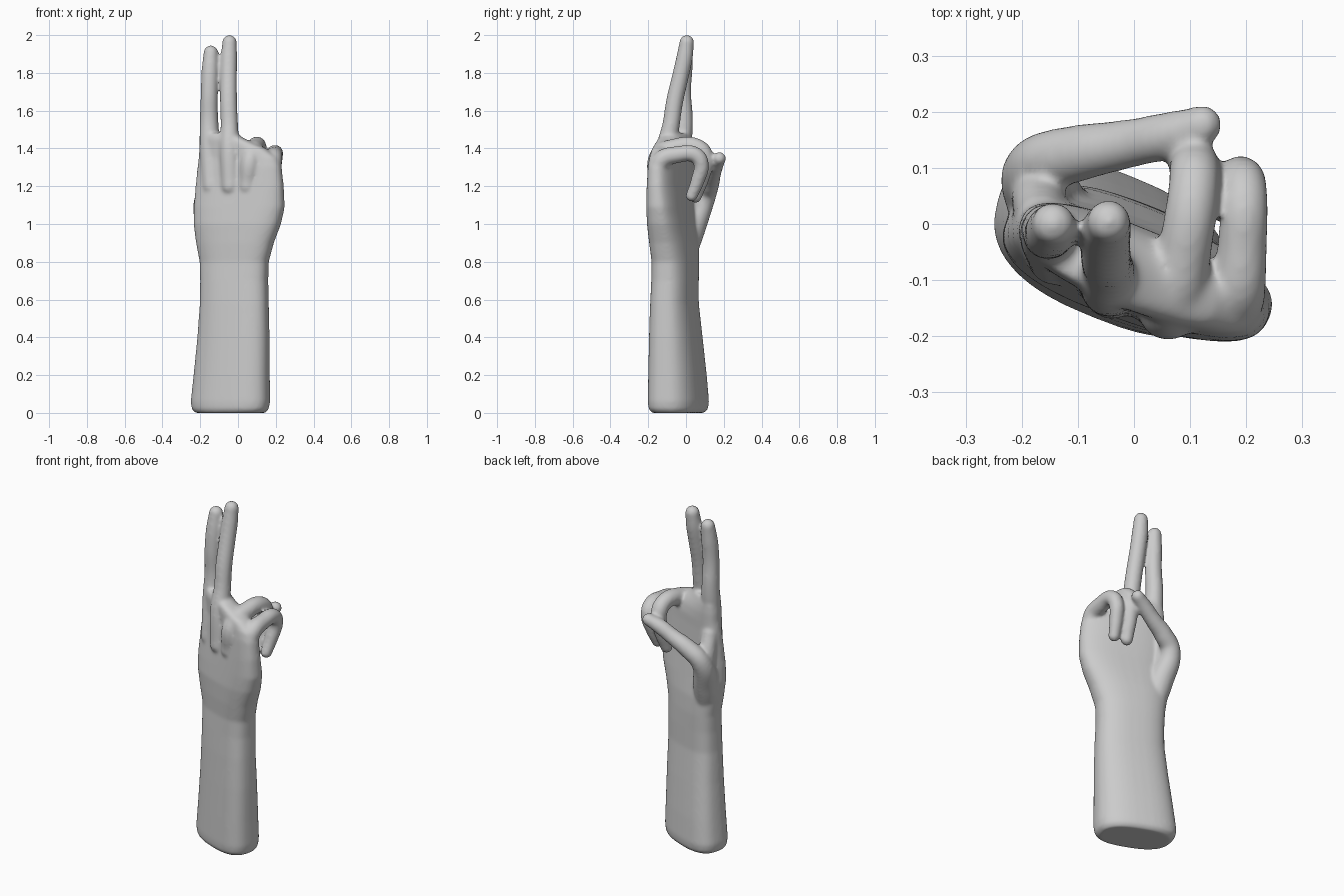
import bpy, bmesh, math
from mathutils import Vector

parts = []


def sgn_pow(v, e):
    return math.copysign(abs(v) ** e, v)


def ring(x0, x1, y0, y1, z, tilt, aspect, n=40, power=2.6):
    """Tilted rounded section, fitted to the given x and y limits."""
    t, pts = math.radians(tilt), []
    for i in range(n):
        a = 2 * math.pi * i / n
        u = sgn_pow(math.cos(a), 2 / power)
        v = sgn_pow(math.sin(a), 2 / power) * aspect
        pts.append((u * math.cos(t) - v * math.sin(t), u * math.sin(t) + v * math.cos(t)))
    mx, my = max(p[0] for p in pts), max(p[1] for p in pts)
    return [Vector(((x0 + x1) / 2 + p[0] / mx * (x1 - x0) / 2,
                    (y0 + y1) / 2 + p[1] / my * (y1 - y0) / 2, z)) for p in pts]


def loft(name, sections):
    bm = bmesh.new()
    rings = [[bm.verts.new(p) for p in ring(*s)] for s in sections]
    for a, b in zip(rings, rings[1:]):
        for i in range(len(a)):
            j = (i + 1) % len(a)
            bm.faces.new((a[i], a[j], b[j], b[i]))
    bm.faces.new(rings[0][::-1])
    bm.faces.new(rings[-1])
    me = bpy.data.meshes.new(name)
    bm.to_mesh(me)
    bm.free()
    ob = bpy.data.objects.new(name, me)
    bpy.context.collection.objects.link(ob)
    parts.append(ob)


def finger(name, pts):
    """Tapered tube through (x, y, z, radius) points with round ends."""
    cu = bpy.data.curves.new(name, 'CURVE')
    cu.dimensions = '3D'
    cu.bevel_depth = 1
    cu.bevel_resolution = 6
    cu.resolution_u = 10
    cu.use_fill_caps = True
    sp = cu.splines.new('BEZIER')
    sp.radius_interpolation = 'CARDINAL'
    sp.bezier_points.add(len(pts) - 1)
    for bp, p in zip(sp.bezier_points, pts):
        bp.co, bp.radius = p[:3], p[3]
        bp.handle_left_type = bp.handle_right_type = 'AUTO'
    ob = bpy.data.objects.new(name, cu)
    bpy.context.collection.objects.link(ob)
    parts.append(ob)
    for p in (pts[0], pts[-1]):
        bpy.ops.mesh.primitive_uv_sphere_add(segments=24, ring_count=16, radius=p[3], location=p[:3])
        parts.append(bpy.context.object)


# forearm, wrist and palm: x0, x1, y0, y1, z, tilt, thickness ratio
loft("forearm_palm", [
    (-0.225, 0.145, -0.18, 0.095, 0.0, -18, 0.5),
    (-0.245, 0.163, -0.198, 0.117, 0.02, -18, 0.5),
    (-0.25, 0.17, -0.202, 0.122, 0.06, -18, 0.5),
    (-0.235, 0.168, -0.2, 0.11, 0.2, -18, 0.5),
    (-0.215, 0.167, -0.196, 0.088, 0.4, -18, 0.5),
    (-0.202, 0.163, -0.19, 0.068, 0.58, -18, 0.5),
    (-0.2, 0.16, -0.184, 0.068, 0.7, -18, 0.5),
    (-0.203, 0.163, -0.182, 0.07, 0.8, -19, 0.48),
    (-0.222, 0.19, -0.195, 0.068, 0.9, -20, 0.45),
    (-0.235, 0.228, -0.207, 0.055, 1.0, -21, 0.42),
    (-0.234, 0.248, -0.21, 0.045, 1.09, -22, 0.38),
    (-0.225, 0.243, -0.208, 0.04, 1.2, -23, 0.34),
    (-0.215, 0.232, -0.203, 0.038, 1.3, -23, 0.32),
    (-0.208, 0.215, -0.195, 0.038, 1.35, -23, 0.32),
    (-0.206, 0.15, -0.18, 0.038, 1.4, -23, 0.34),
    (-0.2, 0.04, -0.15, 0.035, 1.45, -24, 0.4),
    (-0.19, -0.01, -0.12, 0.025, 1.48, -25, 0.45),
])

# two straight fingers
finger("index_finger", [
    (-0.14, -0.06, 1.2, 0.05), (-0.15, -0.025, 1.42, 0.054), (-0.153, -0.012, 1.55, 0.049),
    (-0.152, -0.018, 1.7, 0.046), (-0.148, -0.01, 1.82, 0.045), (-0.144, 0.0, 1.907, 0.039)])
finger("middle_finger", [
    (-0.04, -0.12, 1.2, 0.05), (-0.045, -0.105, 1.4, 0.053), (-0.046, -0.08, 1.52, 0.047),
    (-0.05, -0.06, 1.65, 0.046), (-0.05, -0.03, 1.78, 0.045),
    (-0.048, -0.006, 1.89, 0.044), (-0.045, 0.004, 1.962, 0.039)])

# two curled fingers
finger("ring_finger", [
    (0.05, -0.145, 1.2, 0.05), (0.07, -0.14, 1.36, 0.053), (0.088, -0.06, 1.403, 0.049),
    (0.106, 0.06, 1.406, 0.046), (0.108, 0.1, 1.36, 0.045),
    (0.103, 0.085, 1.25, 0.041), (0.093, 0.05, 1.145, 0.034)])
finger("little_finger", [
    (0.16, -0.135, 1.15, 0.05), (0.183, -0.135, 1.33, 0.05), (0.193, -0.04, 1.368, 0.045),
    (0.196, 0.05, 1.365, 0.043), (0.192, 0.08, 1.32, 0.041),
    (0.178, 0.062, 1.23, 0.037), (0.165, 0.03, 1.15, 0.032)])

# thumb folded across the palm, and the web joining it to the palm
finger("thumb", [
    (-0.13, -0.01, 0.82, 0.06), (-0.155, 0.035, 0.98, 0.07), (-0.168, 0.105, 1.15, 0.055),
    (-0.1, 0.126, 1.215, 0.051), (-0.01, 0.143, 1.27, 0.044),
    (0.06, 0.158, 1.315, 0.042), (0.122, 0.177, 1.347, 0.035)])
finger("thumb_web", [
    (-0.16, 0.04, 1.05, 0.055), (-0.17, 0.05, 1.15, 0.05), (-0.165, 0.01, 1.28, 0.045)])

# fuse everything into one smooth skin
bpy.ops.object.select_all(action='DESELECT')
for ob in parts:
    ob.select_set(True)
bpy.context.view_layer.objects.active = parts[0]
bpy.ops.object.convert(target='MESH')
bpy.ops.object.join()
hand = bpy.context.object
hand.name = "hand"
remesh = hand.modifiers.new("skin", 'REMESH')
remesh.mode = 'VOXEL'
remesh.voxel_size = 0.008
remesh.use_smooth_shade = True
smooth = hand.modifiers.new("soften", 'SMOOTH')
smooth.factor = 0.5
smooth.iterations = 14
